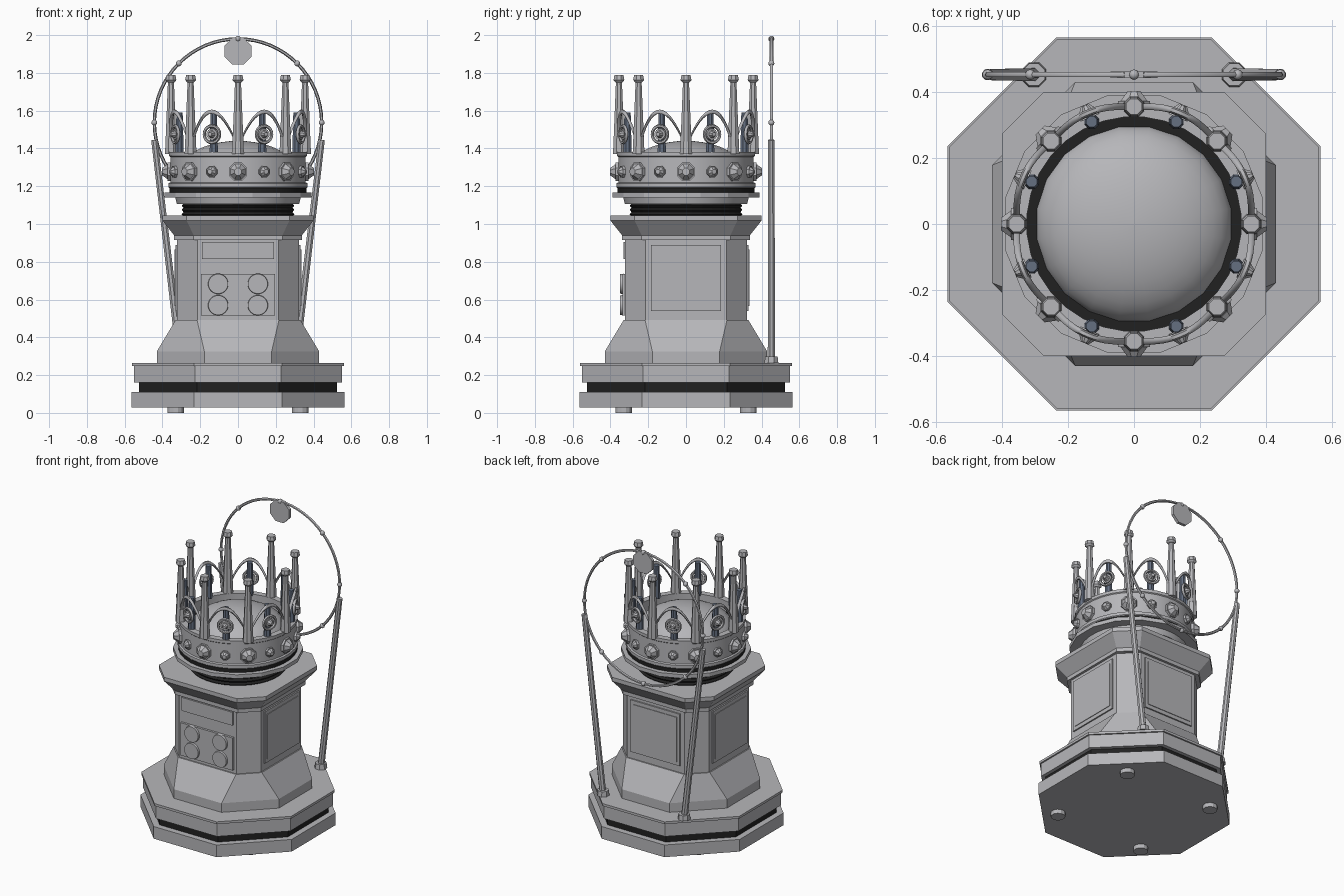
import bpy, bmesh, math
from mathutils import Vector, Matrix

cube = bpy.data.objects.get("Cube")
if cube:
    bpy.data.objects.remove(cube, do_unlink=True)


def material(name, col):
    m = bpy.data.materials.new(name)
    m.use_nodes = True
    m.diffuse_color = (*col, 1)
    for node in m.node_tree.nodes:
        if node.type == 'BSDF_PRINCIPLED':
            node.inputs["Base Color"].default_value = (*col, 1)
    return m


GREY = material("stone grey", (0.47, 0.47, 0.49))
BLACK = material("rubber black", (0.015, 0.015, 0.015))
SLATE = material("slate blue", (0.13, 0.16, 0.22))


def finish(name, bm, mat, smooth=None):
    bmesh.ops.recalc_face_normals(bm, faces=bm.faces)
    me = bpy.data.meshes.new(name)
    bm.to_mesh(me)
    bm.free()
    me.materials.append(mat)
    ob = bpy.data.objects.new(name, me)
    bpy.context.collection.objects.link(ob)
    if smooth:
        bpy.ops.object.select_all(action='DESELECT')
        ob.select_set(True)
        bpy.context.view_layer.objects.active = ob
        bpy.ops.object.shade_smooth_by_angle(angle=math.radians(smooth))
    return ob


def loft(name, rings, mat, smooth=None, closed=False):
    """Skin a stack of point rings; cap the ends or join last to first."""
    bm = bmesh.new()
    vs = [[bm.verts.new(p) for p in ring] for ring in rings]
    n = len(rings[0])
    pairs = list(zip(vs, vs[1:])) + ([(vs[-1], vs[0])] if closed else [])
    for a, b in pairs:
        for i in range(n):
            j = (i + 1) % n
            bm.faces.new((a[i], a[j], b[j], b[i]))
    if not closed:
        bm.faces.new(vs[0])
        bm.faces.new(vs[-1])
    return finish(name, bm, mat, smooth)


def octagon(z, half, c=None):
    """Square of the given half size with cut corners; c is half a main face."""
    c = half * 0.4142 if c is None else c
    h = half
    return [(x, y, z) for x, y in ((c, -h), (h, -c), (h, c), (c, h),
                                   (-c, h), (-h, c), (-h, -c), (-c, -h))]


def circle(z, r, n=32):
    return [(r * math.cos(math.tau * (i + 0.5) / n), r * math.sin(math.tau * (i + 0.5) / n), z)
            for i in range(n)]


def cone(name, start, axis, r1, r2, depth, mat=GREY, n=8, smooth=None):
    """Cone or cylinder rising from start along axis."""
    axis = Vector(axis).normalized()
    bm = bmesh.new()
    rot = axis.to_track_quat('Z', 'Y').to_matrix().to_4x4()
    mtx = Matrix.Translation(Vector(start) + axis * depth / 2) @ rot @ Matrix.Rotation(math.pi / n, 4, 'Z')
    bmesh.ops.create_cone(bm, cap_ends=True, segments=n, radius1=r1, radius2=r2, depth=depth, matrix=mtx)
    return finish(name, bm, mat, smooth)


def torus(name, loc, axis, R, r, n=24, k=6):
    rot = Matrix.Translation(loc) @ Vector(axis).to_track_quat('Z', 'Y').to_matrix().to_4x4()
    rings = []
    for i in range(n):
        a = math.tau * i / n
        rings.append([rot @ Vector(((R + r * math.cos(b)) * math.cos(a),
                                    (R + r * math.cos(b)) * math.sin(a), r * math.sin(b)))
                      for b in (math.tau * j / k for j in range(k))])
    return loft(name, rings, GREY, 60, closed=True)


def plate(name, angle, dist, half_w, z0, z1, t):
    """Thin raised plate on the body face turned by angle from the front."""
    bm = bmesh.new()
    rot = Matrix.Rotation(angle, 4, 'Z')
    bmesh.ops.create_cube(bm, size=1, matrix=rot @ Matrix.Translation((0, -dist, (z0 + z1) / 2))
                          @ Matrix.Diagonal((2 * half_w, t, z1 - z0, 1)))
    return finish(name, bm, GREY)


# Plinth: feet, lower slab, rubber band, upper slab with a thin lip
for sx in (-1, 1):
    for sy in (-1, 1):
        cone("foot", (sx * 0.33, sy * 0.33, 0), (0, 0, 1), 0.045, 0.045, 0.035, n=12)
loft("lower_slab", [octagon(0.028, 0.565), octagon(0.11, 0.565)], GREY)
loft("plinth_band", [octagon(0.108, 0.525), octagon(0.162, 0.525)], BLACK)
loft("upper_slab", [octagon(0.16, 0.55), octagon(0.248, 0.55),
                    octagon(0.248, 0.56), octagon(0.264, 0.56)], GREY)

# Pedestal: flared skirt, body, cornice
loft("skirt", [octagon(0.262, 0.43, 0.178), octagon(0.325, 0.43, 0.178),
               octagon(0.492, 0.33, 0.217)], GREY)
loft("body", [octagon(0.48, 0.322, 0.215), octagon(0.93, 0.322, 0.215)], GREY)
loft("cornice", [octagon(0.915, 0.338, 0.235), octagon(0.94, 0.338, 0.235),
                 octagon(1.018, 0.40, 0.272), octagon(1.045, 0.40, 0.272)], GREY)

# Front plates with four round dials, and framed panels on the other faces
plate("name_plate", 0, 0.326, 0.19, 0.815, 0.905, 0.012)
plate("dial_plate", 0, 0.328, 0.195, 0.515, 0.735, 0.018)
for x in (-0.105, 0.105):
    for z in (0.57, 0.683):
        cone("dial", (x, -0.33, z), (0, -1, 0), 0.055, 0.052, 0.02, n=20, smooth=40)
for k in (1, 2, 3):
    plate("panel", k * math.pi / 2, 0.325, 0.185, 0.54, 0.89, 0.012)
    plate("panel_centre", k * math.pi / 2, 0.328, 0.165, 0.565, 0.865, 0.014)

# Neck: ribbed rubber bellows, collar and disc
bellows = [circle(1.04 + 0.0115 * i, 0.30 if i % 2 else 0.29) for i in range(7)]
loft("neck_bellows", bellows, BLACK)
loft("collar", [circle(1.105, 0.325), circle(1.145, 0.335)], GREY, 30)
loft("collar_disc", [circle(1.14, 0.398, 16), circle(1.166, 0.398, 16)], GREY)
loft("crown_seal", [circle(1.16, 0.365), circle(1.20, 0.365)], BLACK, 30)

# Crown band: open ring with rolled lips
profile = [(0.365, 1.19), (0.37, 1.195), (0.37, 1.215), (0.36, 1.22), (0.36, 1.355),
           (0.366, 1.36), (0.366, 1.38), (0.325, 1.38), (0.325, 1.19)]
loft("crown_band", [circle(z, r) for r, z in profile], GREY, 30, closed=True)
loft("inner_seal", [circle(1.19, 0.327), circle(1.31, 0.327)], BLACK, 30)

# Dome inside the crown
dome = [circle(1.21, 0.30, 20)]
for i in range(10):
    a = math.pi / 2 * i / 10
    dome.append(circle(1.29 + 0.15 * math.sin(a), 0.30 * math.cos(a), 20))
dome.append(circle(1.44, 0.003, 20))
loft("dome", dome, GREY, 40)

# Crown ornaments in sixteen directions: spikes alternate with medallions
for i in range(16):
    a = math.tau * i / 16
    out = Vector((math.cos(a), math.sin(a), 0))
    big = i % 2 == 0
    r = 0.052 if big else 0.032
    gem = out * 0.35 + Vector((0, 0, 1.277))
    cone("gem_setting", gem, out, r, r, 0.022)
    cone("gem", gem + out * 0.022, out, r * 0.85, r * 0.4, 0.03 if big else 0.018)
    if big:
        base = out * 0.355
        cone("spike", base + Vector((0, 0, 1.37)), (0, 0, 1), 0.034, 0.017, 0.39)
        cone("spike_knob_under", base + Vector((0, 0, 1.75)), (0, 0, 1), 0.02, 0.031, 0.012)
        cone("spike_knob", base + Vector((0, 0, 1.762)), (0, 0, 1), 0.031, 0.026, 0.026)
    else:
        mid = out * 0.36 + Vector((0, 0, 1.475))
        torus("medallion_ring", mid, out, 0.044, 0.009, 20)
        cone("medallion_disc", mid - out * 0.012, out, 0.032, 0.03, 0.015, n=12)
        cone("medallion_gem", mid, out, 0.022, 0.01, 0.028)
        cone("arch_pillar", out * 0.335 + Vector((0, 0, 1.37)), (0, 0, 1), 0.024, 0.018, 0.22, SLATE)

# Wavy arch rail running around the crown between the spikes
rail = []
steps = 128
for i in range(steps):
    a = math.tau * i / steps
    z = 1.405 + 0.19 * abs(math.sin(4 * a)) ** 0.9
    radius = 0.352 + 0.012 * abs(math.sin(4 * a))
    rail.append([((radius + 0.01 * math.cos(b)) * math.cos(a),
                  (radius + 0.01 * math.cos(b)) * math.sin(a), z + 0.012 * math.sin(b))
                 for b in (math.tau * j / 6 for j in range(6))])
loft("arch_rail", rail, GREY, 60, closed=True)

# Rear hoop with beads, hanging disc and two leaning poles
HY, HZ, HR = 0.452, 1.537, 0.443
torus("hoop", (0, HY, HZ), (0, 1, 0), HR, 0.009, 64)
for i in range(8):
    a = math.tau * i / 8
    bm = bmesh.new()
    bmesh.ops.create_uvsphere(bm, u_segments=10, v_segments=6, radius=0.016, matrix=Matrix.Translation(
        (HR * math.cos(a), HY, HZ + HR * math.sin(a))))
    finish("hoop_bead", bm, GREY, 60)
cone("hoop_disc", (0, HY + 0.01, 1.915), (0, -1, 0), 0.077, 0.077, 0.02)
for s in (-1, 1):
    foot = Vector((s * 0.303, HY, 0.264))
    top = Vector((s * 0.443, HY, 1.445))
    cone("pole_foot", foot, (0, 0, 1), 0.04, 0.036, 0.034)
    cone("pole", foot, top - foot, 0.021, 0.018, (top - foot).length)
